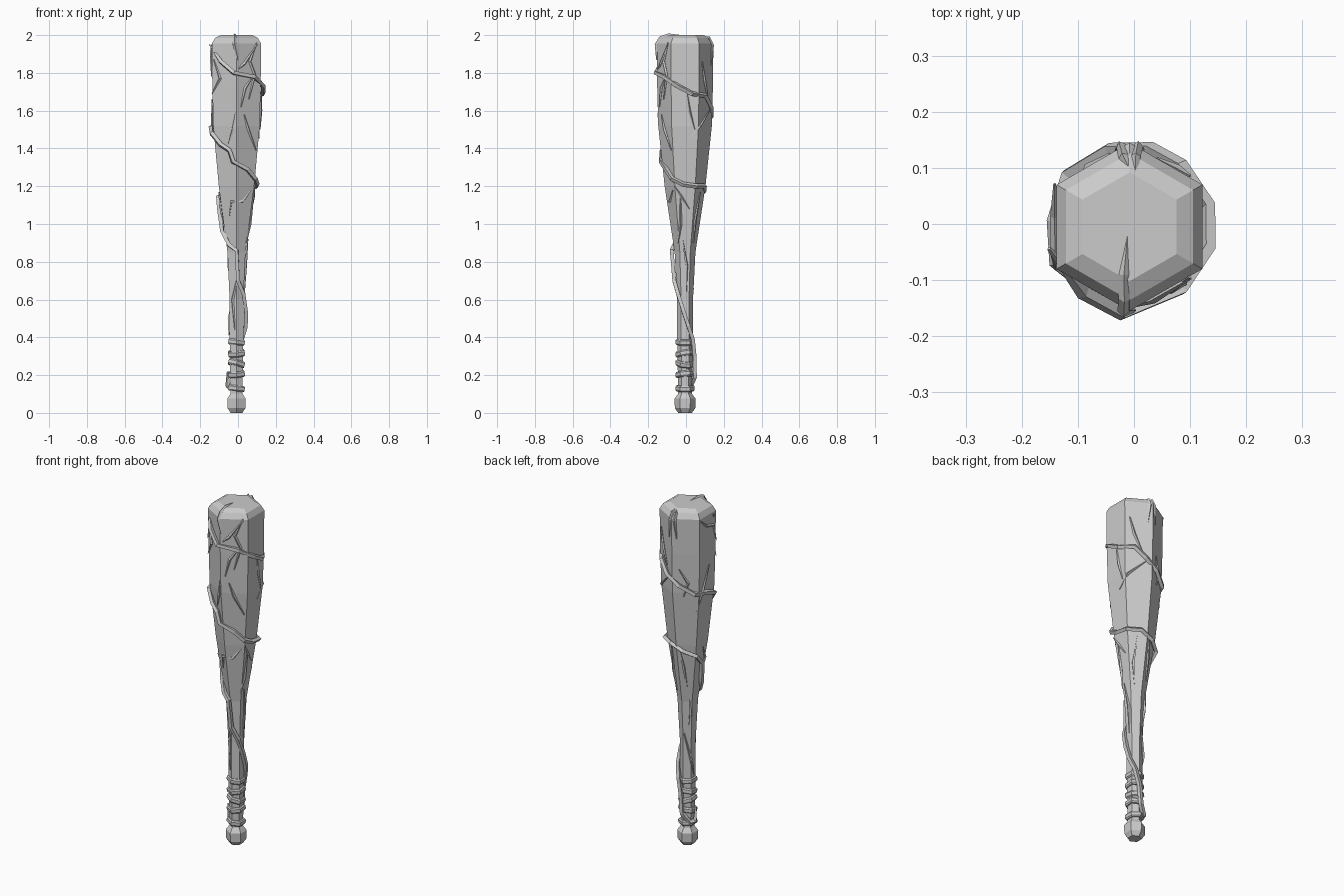
import bpy, bmesh, math
from mathutils import Vector, Euler

cube = bpy.data.objects.get("Cube")
if cube:
    bpy.data.objects.remove(cube)

wood = bpy.data.materials.new("plain grey")
wood.use_nodes = True
wood.diffuse_color = (0.6, 0.6, 0.6, 1)
wood.node_tree.nodes["Principled BSDF"].inputs["Base Color"].default_value = (0.6, 0.6, 0.6, 1)

SIDES = 6
AXIS = Vector((-0.008, -0.005, 0))

# Height and corner radius of the six-sided club, bottom to top
CLUB = [(0.09, 0.036), (0.4, 0.042), (0.6, 0.042), (0.85, 0.055), (1.2, 0.108),
        (1.52, 0.142), (1.75, 0.148), (1.955, 0.15), (1.985, 0.131), (2.0, 0.097)]
POMMEL = [(0.0, 0.036), (0.025, 0.054), (0.075, 0.056), (0.105, 0.034)]


def add_mesh(name, bm):
    bmesh.ops.recalc_face_normals(bm, faces=bm.faces)
    mesh = bpy.data.meshes.new(name)
    bm.to_mesh(mesh)
    bm.free()
    mesh.materials.append(wood)
    obj = bpy.data.objects.new(name, mesh)
    bpy.context.collection.objects.link(obj)
    return obj


def direction(angle):
    """Outward direction; zero degrees is the front, rising towards the left."""
    a = math.radians(angle)
    return Vector((math.sin(a), -math.cos(a), 0))


def loft(name, profile, tilt=(0, 0)):
    """Stack hexagonal rings and cap both ends."""
    bm = bmesh.new()
    rings = []
    turn = Euler((tilt[0], tilt[1], 0)).to_matrix()
    middle = Vector((0, 0, (profile[0][0] + profile[-1][0]) / 2))
    for z, r in profile:
        ring = []
        for i in range(SIDES):
            p = direction(i * 360 / SIDES) * r + Vector((0, 0, z))
            ring.append(bm.verts.new(turn @ (p - middle) + middle + AXIS))
        rings.append(ring)
    for low, high in zip(rings, rings[1:]):
        for i in range(SIDES):
            j = (i + 1) % SIDES
            bm.faces.new((low[i], low[j], high[j], high[i]))
    bm.faces.new(rings[0])
    bm.faces.new(rings[-1])
    return add_mesh(name, bm)


def surface(angle, z, lift):
    """Point lifted off the club's surface."""
    r = CLUB[0][1]
    for (z0, r0), (z1, r1) in zip(CLUB, CLUB[1:]):
        if z0 <= z <= z1:
            r = r0 + (r1 - r0) * (z - z0) / (z1 - z0)
    r *= math.cos(math.pi / SIDES) / math.cos(math.radians(angle % 60 - 30))
    return direction(angle) * (r + lift) + Vector((0, 0, z)) + AXIS


def tube(name, points, thickness, tips=(0.3, 0.3)):
    """Angular four-sided stem with tapered ends."""
    curve = bpy.data.curves.new(name, "CURVE")
    curve.dimensions = "3D"
    curve.bevel_depth = thickness
    curve.bevel_resolution = 0
    curve.use_fill_caps = True
    spline = curve.splines.new("POLY")
    spline.points.add(len(points) - 1)
    for k, (sp, p) in enumerate(zip(spline.points, points)):
        sp.co = (*p, 1)
        sp.radius = tips[0] if k == 0 else tips[1] if k == len(points) - 1 else 1
    spline.use_smooth = False
    temp = bpy.data.objects.new(name, curve)
    bpy.context.collection.objects.link(temp)
    mesh = bpy.data.meshes.new_from_object(temp.evaluated_get(bpy.context.evaluated_depsgraph_get()))
    bpy.data.objects.remove(temp)
    mesh.materials.clear()
    mesh.materials.append(wood)
    mesh.polygons.foreach_set("use_smooth", [False] * len(mesh.polygons))
    obj = bpy.data.objects.new(name, mesh)
    bpy.context.collection.objects.link(obj)
    return obj


# Club body and rounded pommel
loft("club_body", CLUB)
loft("pommel", POMMEL)

# Tilted bands wrapped round the grip
for n, (z, tx, ty) in enumerate([(0.375, 0, 0.1), (0.315, 0.15, -0.1), (0.262, -0.1, 0.25),
                                 (0.205, 0.1, -0.1), (0.13, 0, 0.1)]):
    loft(f"grip_band_{n + 1}", [(z - 0.016, 0.045), (z - 0.009, 0.051),
                                (z + 0.009, 0.051), (z + 0.016, 0.045)], (tx, ty))

# Main vine winding down the club: angle and height
VINE = [(-75, 1.95), (-35, 1.86), (-5, 1.80), (40, 1.78), (75, 1.73), (105, 1.69),
        (140, 1.68), (165, 1.62), (195, 1.57), (230, 1.52), (265, 1.51), (295, 1.48),
        (320, 1.42), (343, 1.39), (352, 1.33), (390, 1.29), (415, 1.24), (445, 1.21),
        (480, 1.2), (520, 1.2), (560, 1.17), (600, 1.14), (630, 1.08), (645, 0.96),
        (685, 0.89), (720, 0.86), (728, 0.7), (765, 0.63), (800, 0.54), (830, 0.46),
        (865, 0.39), (890, 0.3), (900, 0.19), (950, 0.14), (990, 0.14), (1000, 0.22)]
tube("main_vine", [surface(a, z, 0.014) for a, z in VINE], 0.0135)

# Thin twigs branching over the surface
TWIGS = [
    [(50, 1.95), (18, 1.85), (-5, 1.8)],
    [(40, 1.78), (20, 1.72), (10, 1.62)],
    [(-55, 1.87), (-40, 1.77), (-60, 1.69)],
    [(-2, 1.59), (-8, 1.5), (-22, 1.42)],
    [(-30, 1.04), (-18, 1.12), (22, 1.12), (50, 1.18)],
    [(-85, 1.17), (-65, 1.1), (-80, 0.98)],
    [(50, 1.96), (32, 1.86), (45, 1.79), (30, 1.66)],
    [(95, 1.69), (100, 1.6), (112, 1.5)],
    [(18, 1.58), (30, 1.5), (55, 1.39)],
    [(60, 1.2), (75, 1.15), (105, 1.08)],
    [(75, 1.15), (72, 1.0), (55, 0.9)],
    [(78, 0.92), (100, 0.78), (98, 0.62)],
    [(130, 1.86), (140, 1.76), (158, 1.66)],
    [(165, 1.6), (125, 1.52), (100, 1.45)],
    [(195, 1.66), (216, 1.58), (205, 1.5)],
    [(275, 1.66), (250, 1.52), (235, 1.4)],
    [(190, 1.17), (200, 1.06), (212, 0.94)],
    [(150, 1.17), (135, 1.02), (140, 0.9)],
    [(225, 0.88), (232, 0.78), (222, 0.7)],
    [(5, 0.72), (-30, 0.6), (-12, 0.44)],
    [(190, 0.66), (240, 0.5), (270, 0.41)],
    [(240, 1.95), (262, 1.9), (290, 1.88), (300, 1.78)],
]
for n, twig in enumerate(TWIGS):
    tube(f"twig_{n + 1}", [surface(a, z, 0.004) for a, z in twig], 0.008)

# Stem tips curling over the crown
tube("front_crown_stem", [Vector((-0.01, 0, 1.996)), Vector((-0.018, -0.09, 1.998)),
                          surface(-4, 1.985, 0.002), surface(-4, 1.95, 0.006),
                          surface(3, 1.87, 0.004)], 0.011, (0.1, 0.4))
for side in (-1, 1):
    tube("back_crown_stem", [Vector((0.002, 0.08, 1.997)), surface(180 - side * 5, 1.985, 0.001),
                             surface(180 - side * 6, 1.945, 0.003),
                             surface(180 - side * 10, 1.84, 0.002)], 0.009, (0.1, 0.3))
